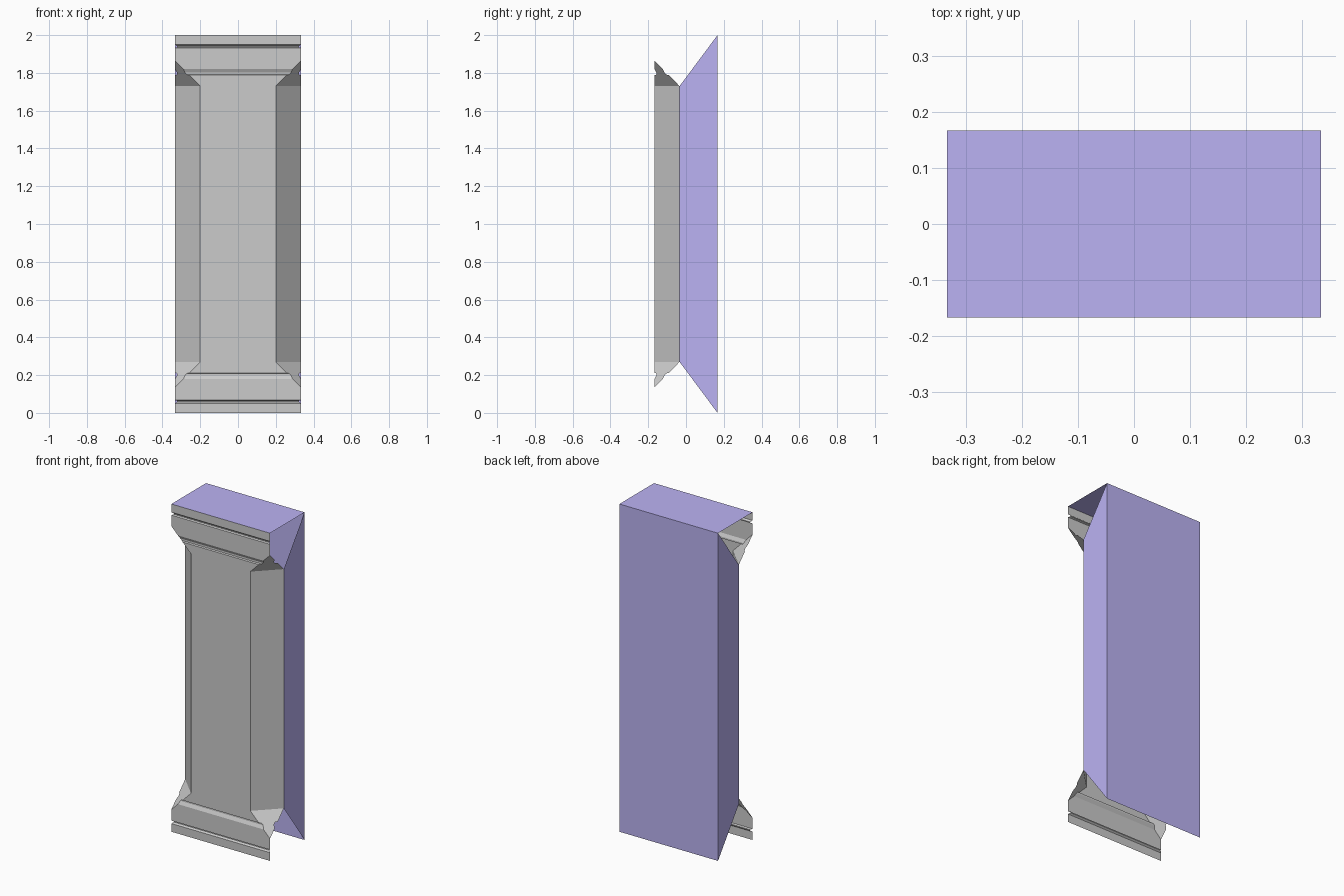
import bpy

if "Cube" in bpy.data.objects:
    bpy.data.objects.remove(bpy.data.objects["Cube"])

W, D, H = 0.333, 0.167, 2.0      # half width, half depth, height
C = 0.133                        # corner chamfer
Z_STOP = 0.73                    # chamfer runs full size this far from mid-height


def make_object(name, verts, faces, mat=None):
    mesh = bpy.data.meshes.new(name)
    mesh.from_pydata(verts, [], faces)
    mesh.validate()
    obj = bpy.data.objects.new(name, mesh)
    bpy.context.collection.objects.link(obj)
    if mat:
        mesh.materials.append(mat)
    return obj


# Upper half of the profile: (height above middle, groove depth), then mirrored down
upper = [(0.73, 0), (0.788, 0), (0.791, 0.01), (0.801, 0.01), (0.82, 0), (0.865, 0),
         (0.932, 0), (0.936, 0.01), (0.942, 0.01), (0.95, 0), (1.0, 0)]
profile = [(-h, d) for h, d in reversed(upper)] + upper

# Grooved front with chamfered corners that run out in angled stops
verts, faces, cuts = [], [], []
for h, d in profile:
    c = max(0.0, C - max(0.0, abs(h) - Z_STOP) * C / (0.865 - Z_STOP))
    k = max(c - 2 * d, 0.0)      # chamfer left at the groove floor
    cuts.append(k)
    x, y, z = W - d, -D + d, H / 2 + h
    verts += [(-x, y + k, z), (-x + k, y, z), (x - k, y, z), (x, y + k, z)]
for r in range(len(profile) - 1):
    a, b = r * 4, r * 4 + 4
    for i in range(3):
        if i != 1:
            if cuts[r] == 0 and cuts[r + 1] == 0:
                continue
            if cuts[r] == 0:
                faces.append((a + i, b + i + 1, b + i))
                continue
            if cuts[r + 1] == 0:
                faces.append((a + i, a + i + 1, b + i))
                continue
        faces.append((a + i, a + i + 1, b + i + 1, b + i))
make_object("pilaster_front", verts, faces)

# Plain shell: back, top and the two tapered sides, open underneath
purple = bpy.data.materials.new("hidden_side")
purple.diffuse_color = (0.5, 0.45, 0.9, 1)
purple.use_nodes = True
purple.node_tree.nodes["Principled BSDF"].inputs["Base Color"].default_value = purple.diffuse_color
make_object("back_panel", [(-W, D, 0), (W, D, 0), (W, D, H), (-W, D, H)],
            [(3, 2, 1, 0)], purple)
make_object("top_panel", [(-W, -D, H), (W, -D, H), (W, D, H), (-W, D, H)],
            [(0, 1, 2, 3)], purple)
for side, s in (("left", -1), ("right", 1)):
    pts = [(s * W, -D + C, 1 - Z_STOP), (s * W, D, 0),
           (s * W, D, H), (s * W, -D + C, 1 + Z_STOP)]
    make_object(side + "_side_panel", pts,
                [(0, 1, 2, 3) if s > 0 else (3, 2, 1, 0)], purple)
